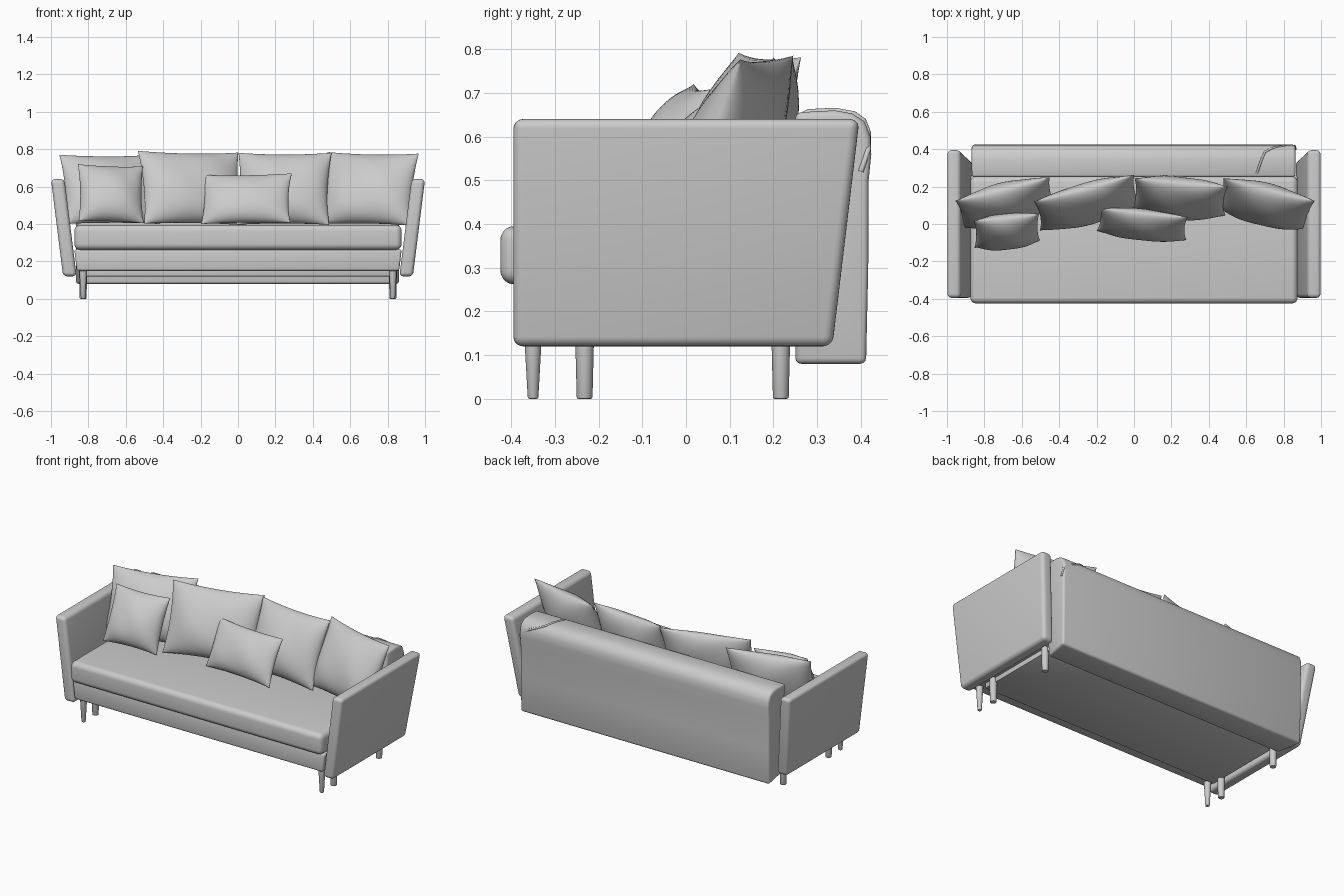
import bpy, bmesh, math
from math import sin, pi, radians

if "Cube" in bpy.data.objects:
    bpy.data.objects.remove(bpy.data.objects["Cube"])


def finish(name, bm, angle=40):
    bmesh.ops.recalc_face_normals(bm, faces=bm.faces)
    me = bpy.data.meshes.new(name)
    bm.to_mesh(me)
    bm.free()
    ob = bpy.data.objects.new(name, me)
    bpy.context.collection.objects.link(ob)
    bpy.ops.object.select_all(action='DESELECT')
    ob.select_set(True)
    bpy.context.view_layer.objects.active = ob
    bpy.ops.object.shade_smooth_by_angle(angle=radians(angle))
    return ob


def slab(name, profile, x0, x1, bevel, segs=4, warp=None):
    """Extrude a (y, z) profile from x0 to x1, optionally warp x, round the edges."""
    bm = bmesh.new()
    a = [bm.verts.new((x0, y, z)) for y, z in profile]
    b = [bm.verts.new((x1, y, z)) for y, z in profile]
    n = len(profile)
    bm.faces.new(a)
    bm.faces.new(b)
    for i in range(n):
        bm.faces.new((a[i], a[(i + 1) % n], b[(i + 1) % n], b[i]))
    if warp:
        for v in bm.verts:
            v.co.x = warp(v.co)
    bmesh.ops.recalc_face_normals(bm, faces=bm.faces)
    if bevel:
        bm.normal_update()
        edges = [e for e in bm.edges if e.calc_face_angle(0) > radians(50)]
        bmesh.ops.bevel(bm, geom=edges, offset=bevel, segments=segs,
                        profile=0.5, affect='EDGES', clamp_overlap=True)
    return finish(name, bm)


def box(name, x, y0, y1, z0, z1, bevel, segs=4, warp=None):
    prof = [(y0, z0), (y1, z0), (y1, z1), (y0, z1)]
    return slab(name, prof, -x, x, bevel, segs, warp)


def pillow(name, loc, hw, hh, thick, lean, roll, yaw, n=28):
    """Two puffed sheets sharing one pinched seam."""
    bm = bmesh.new()
    for side in (-1, 1):
        grid = []
        for j in range(n + 1):
            row = []
            for i in range(n + 1):
                u = sin(pi / 2 * (2 * i / n - 1))
                v = sin(pi / 2 * (2 * j / n - 1))
                puff = max(0, (1 - u * u) * (1 - v * v)) ** 0.55
                puff *= 1 - 0.15 * v + 0.04 * sin(5 * u + 3 * v + 9 * loc[0])
                x = hw * u * (1 - 0.06 * (1 - v * v) * u * u)
                z = hh * v * (1 - 0.06 * (1 - u * u) * v * v)
                row.append(bm.verts.new((x, side * thick * puff, z)))
            grid.append(row)
        for j in range(n):
            for i in range(n):
                bm.faces.new((grid[j][i], grid[j][i + 1],
                              grid[j + 1][i + 1], grid[j + 1][i]))
    bmesh.ops.remove_doubles(bm, verts=bm.verts, dist=1e-5)
    ob = finish(name, bm, 75)
    ob.location = loc
    ob.rotation_euler = (radians(-lean), radians(roll), radians(yaw))


def leg(name, x, y, r_top, r_bottom, h):
    bm = bmesh.new()
    bmesh.ops.create_cone(bm, cap_ends=True, segments=24,
                          radius1=r_bottom, radius2=r_top, depth=h)
    bottom = [e for e in bm.edges if all(v.co.z < 0 for v in e.verts)]
    bmesh.ops.bevel(bm, geom=bottom, offset=0.004, segments=2,
                    profile=0.5, affect='EDGES')
    finish(name, bm).location = (x, y, h / 2)


# Splayed arms with a slanted rear edge
arm_profile = [(-0.395, 0.12), (0.335, 0.12), (0.397, 0.64), (-0.395, 0.64)]
for name, s in (("left_arm", -1), ("right_arm", 1)):
    slab(name, arm_profile, s * 0.863, s * 0.935, 0.022, 5,
         lambda c, s=s: c.x + s * (c.z - 0.12) / 0.52 * 0.065)

# Backrest with a rolled top
back_profile = [(0.25, 0.08), (0.412, 0.08), (0.417, 0.3), (0.418, 0.5),
                (0.424, 0.56), (0.422, 0.60), (0.408, 0.635), (0.38, 0.653),
                (0.34, 0.66), (0.25, 0.655)]
slab("backrest", back_profile, -0.868, 0.863, 0.014, 3,
     lambda c: c.x * (0.965 if c.z < 0.1 and c.y < 0.3 else 1))

# Pull strap over the rear corner of the backrest
cu = bpy.data.curves.new("back_strap", 'CURVE')
cu.dimensions = '3D'
cu.bevel_depth = 0.006
strap = [(0.65, 0.255, 0.645), (0.66, 0.28, 0.657), (0.68, 0.34, 0.66),
         (0.70, 0.385, 0.652), (0.74, 0.407, 0.636), (0.80, 0.417, 0.61),
         (0.86, 0.417, 0.57), (0.863, 0.40, 0.52)]
sp = cu.splines.new('POLY')
sp.points.add(len(strap) - 1)
for p, c in zip(sp.points, strap):
    p.co = (*c, 1)
bpy.context.collection.objects.link(bpy.data.objects.new("back_strap", cu))

# Seat cushion, front-to-back base and recessed under frame
box("seat_cushion", 0.875, -0.425, 0.255, 0.262, 0.395, 0.032, 5)
box("base", 0.875, -0.395, 0.26, 0.15, 0.265, 0.012, 3,
    lambda c: c.x * (0.985 if c.z < 0.2 else 1))
box("under_frame", 0.83, -0.30, 0.26, 0.12, 0.18, 0.004, 2)

# Tapered front legs plus straighter inner and rear legs
for side, s in (("left", -1), ("right", 1)):
    leg(side + "_front_leg", s * 0.828, -0.35, 0.021, 0.012, 0.16)
    leg(side + "_middle_leg", s * 0.828, -0.232, 0.022, 0.018, 0.16)
    leg(side + "_rear_leg", s * 0.828, 0.217, 0.022, 0.018, 0.16)

# Scatter pillows
pillow("back_pillow_1", (-0.685, 0.115, 0.585), 0.26, 0.20, 0.095, 22, 0, 14)
pillow("back_pillow_2", (-0.25, 0.115, 0.592), 0.278, 0.21, 0.09, 22, 1, 15)
pillow("back_pillow_3", (0.245, 0.145, 0.588), 0.25, 0.208, 0.095, 22, 0, -5)
pillow("back_pillow_4", (0.70, 0.11, 0.588), 0.252, 0.208, 0.095, 22, 1, -14)
pillow("small_pillow", (-0.68, -0.035, 0.562), 0.175, 0.168, 0.08, 25, 2, 6)
pillow("lumbar_pillow", (0.045, 0.0, 0.535), 0.24, 0.145, 0.068, 25, -1, -6)
